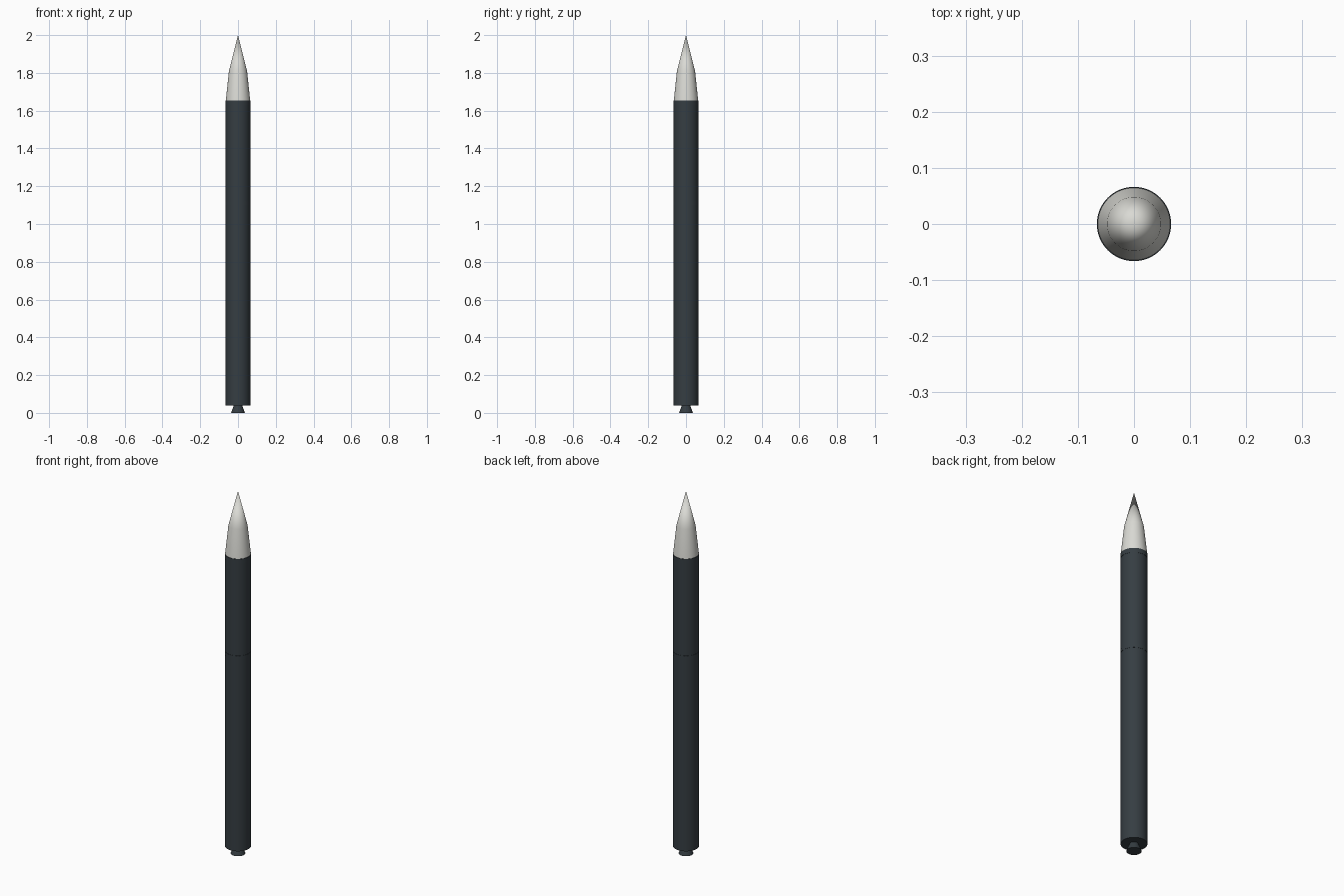
import bpy, bmesh, math

if "Cube" in bpy.data.objects:
    bpy.data.objects.remove(bpy.data.objects["Cube"])

SIDES = 64

def material(name, rgb):
    m = bpy.data.materials.new(name)
    m.diffuse_color = (*rgb, 1)
    m.use_nodes = True
    m.node_tree.nodes["Principled BSDF"].inputs["Base Color"].default_value = m.diffuse_color
    return m

dark = material("dark carbon", (0.036, 0.047, 0.055))
pale = material("pale grey", (0.70, 0.70, 0.66))

def lathe(name, profile, mat):
    """Revolve (radius, z) points, listed bottom to top, and cap open ends."""
    bm = bmesh.new()
    rings = []
    for r, z in profile:
        if r == 0:
            rings.append([bm.verts.new((0, 0, z))] * SIDES)
        else:
            rings.append([bm.verts.new((r * math.cos(2 * math.pi * i / SIDES),
                                        r * math.sin(2 * math.pi * i / SIDES), z))
                          for i in range(SIDES)])
    for a, b in zip(rings, rings[1:]):
        for i in range(SIDES):
            j = (i + 1) % SIDES
            quad = list(dict.fromkeys((a[i], a[j], b[j], b[i])))
            bm.faces.new(quad)
    if profile[0][0]:
        bm.faces.new(rings[0][::-1])
    if profile[-1][0]:
        bm.faces.new(rings[-1])
    bmesh.ops.recalc_face_normals(bm, faces=bm.faces)
    mesh = bpy.data.meshes.new(name)
    bm.to_mesh(mesh)
    bm.free()
    mesh.materials.append(mat)
    ob = bpy.data.objects.new(name, mesh)
    bpy.context.collection.objects.link(ob)
    bpy.context.view_layer.objects.active = ob
    ob.select_set(True)
    bpy.ops.object.shade_smooth_by_angle(angle=math.radians(30))
    ob.select_set(False)
    return ob

# Rocket stages
lathe("lower_stage", [(0.065, 0.04), (0.065, 1.11)], dark)
lathe("upper_stage", [(0.065, 1.11), (0.065, 1.65)], dark)

# Thin joint rings between the stages and under the nose
for name, z0, z1 in (("stage_joint_ring", 1.10, 1.12), ("nose_joint_ring", 1.63, 1.655)):
    lathe(name, [(0.0662, z0), (0.0662, z1)], dark)

# Two-part tapered nose
lathe("nose_cone", [(0.065, 1.65), (0.048, 1.81), (0, 2.0)], pale)

# Flared engine nozzle
lathe("engine_nozzle", [(0.02, 0.045), (0.037, 0.0)][::-1], dark)
